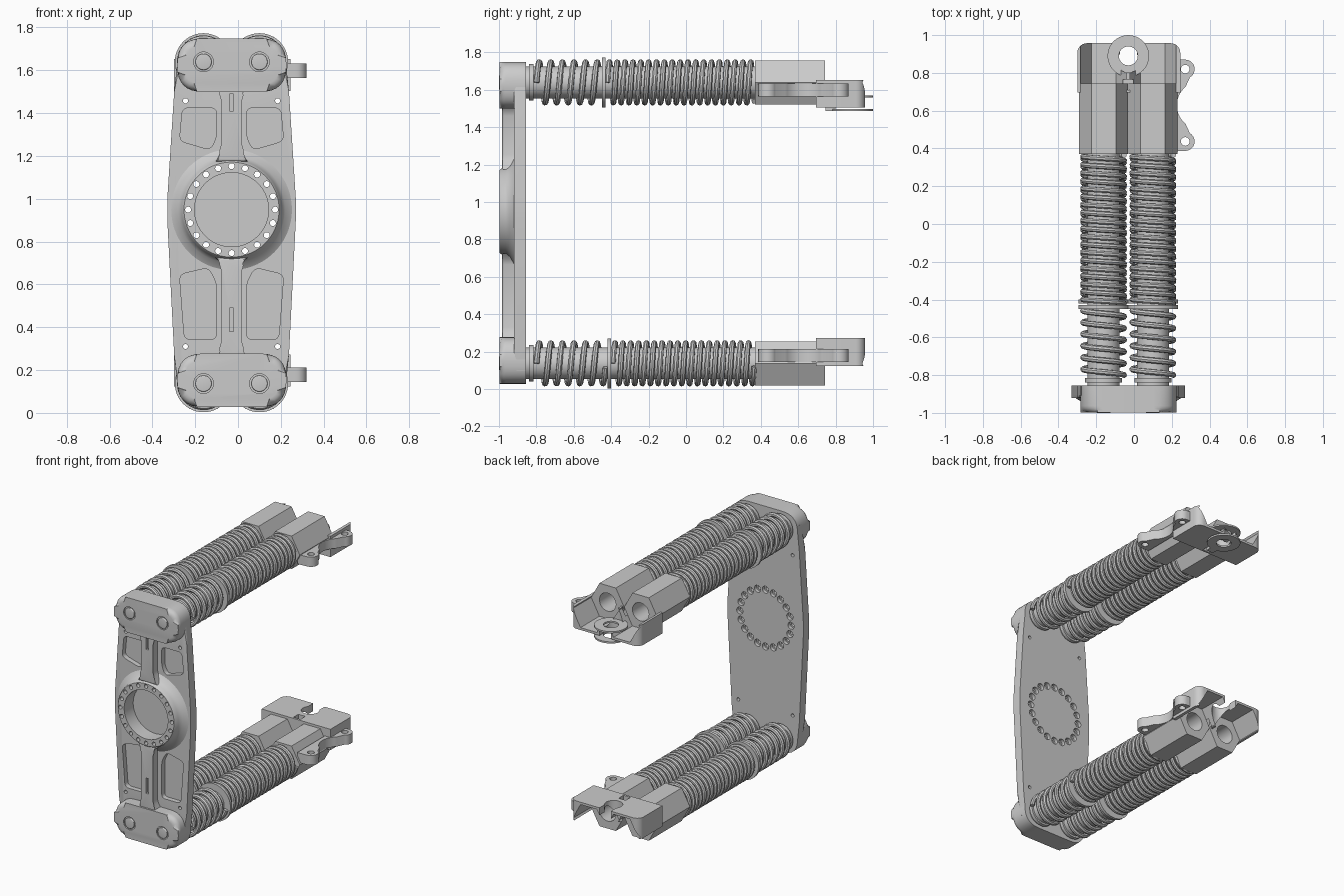
import bpy, bmesh
from math import sin, cos, pi, radians
from mathutils import Vector

if "Cube" in bpy.data.objects:
    bpy.data.objects.remove(bpy.data.objects["Cube"])

CX, HUB_Z, MID_Z = -0.03, 0.949, 0.888
AXES_X, AXIS_Z = (-0.161, 0.10), 0.137


def finish(bm, name):
    bmesh.ops.recalc_face_normals(bm, faces=bm.faces)
    me = bpy.data.meshes.new(name)
    bm.to_mesh(me)
    bm.free()
    ob = bpy.data.objects.new(name, me)
    bpy.context.collection.objects.link(ob)
    return ob


def prism(name, pts, lo, hi, axis='Y', bevel=0):
    """Extrude an outline: (x, z) along Y or (x, y) along Z; bevel softens the 'lo' rim."""
    at = (lambda p, h: (p[0], h, p[1])) if axis == 'Y' else (lambda p, h: (p[0], p[1], h))
    bm = bmesh.new()
    a = [bm.verts.new(at(p, lo)) for p in pts]
    b = [bm.verts.new(at(p, hi)) for p in pts]
    face = bm.faces.new(a)
    bm.faces.new(b)
    for i in range(len(pts)):
        j = (i + 1) % len(pts)
        bm.faces.new((a[i], a[j], b[j], b[i]))
    if bevel:
        bmesh.ops.bevel(bm, geom=list(face.edges), offset=bevel, segments=4,
                        profile=0.5, affect='EDGES', clamp_overlap=True)
    return finish(bm, name)


def lathe(name, profile, x, y, z, axis='Y', n=48):
    """Revolve a (radius, height) profile; a profile touching r=0 is closed at the ends."""
    bm = bmesh.new()
    rings = []
    for r, h in profile:
        ring = []
        for i in range(n):
            u, v = r * cos(2 * pi * i / n), r * sin(2 * pi * i / n)
            ring.append(bm.verts.new((x + u, y + h, z + v) if axis == 'Y' else (x + u, y + v, z + h)))
        rings.append(ring)
    for k in range(len(rings)):
        p, q = rings[k], rings[(k + 1) % len(rings)]
        for i in range(n):
            j = (i + 1) % n
            bm.faces.new((p[i], p[j], q[j], q[i]))
    return finish(bm, name)


def circle(x, z, r, n=24, start=0.0, end=2 * pi):
    full = abs(end - start) > 6.28
    return [(x + r * cos(start + (end - start) * i / (n if full else n - 1)),
             z + r * sin(start + (end - start) * i / (n if full else n - 1))) for i in range(n)]


def rod(name, x, z, r, lo, hi, n=32, bevel=0):
    return prism(name, circle(x, z, r, n), lo, hi, 'Y', bevel)


def rounded(pts, r, n=6):
    out = []
    for i, p in enumerate(pts):
        p, a, b = Vector(p), Vector(pts[i - 1]), Vector(pts[(i + 1) % len(pts)])
        s = p + (a - p).normalized() * min(r, (a - p).length * .48)
        e = p + (b - p).normalized() * min(r, (b - p).length * .48)
        for k in range(n + 1):
            t = k / n
            out.append(tuple(s * (1 - t) ** 2 + p * 2 * t * (1 - t) + e * t * t))
    return out


def rect(x0, x1, z0, z1):
    return [(x0, z0), (x1, z0), (x1, z1), (x0, z1)]


def cut(obs, cutters):
    """Subtract all (mutually separate) cutters from every object, then drop them."""
    for o in bpy.context.selected_objects:
        o.select_set(False)
    for c in cutters:
        c.select_set(True)
    bpy.context.view_layer.objects.active = cutters[0]
    if len(cutters) > 1:
        bpy.ops.object.join()
    tool = cutters[0]
    for ob in obs:
        m = ob.modifiers.new('cut', 'BOOLEAN')
        m.operation, m.solver, m.object = 'DIFFERENCE', 'EXACT', tool
        bpy.context.view_layer.objects.active = ob
        bpy.ops.object.modifier_apply(modifier=m.name)
    bpy.data.objects.remove(tool)


# Main plate with bolt-circle hub
half = [(0.25, 0.1), (0.268, 0.27), (0.30, 0.90), (0.30, 1.0), (0.268, 1.5), (0.25, 1.67)]
plate = prism('main_plate', [(CX + w, z) for w, z in half] + [(CX - w, z) for w, z in half[::-1]],
              -0.92, -0.855, bevel=0.015)
hub = lathe('hub_ring', [(0.173, -0.90), (0.173, -0.997), (0.222, -0.997), (0.228, -0.99), (0.234, -0.965),
                         (0.25, -0.94), (0.285, -0.918), (0.285, -0.90)], CX, 0, HUB_Z, n=72)
bolts = [(CX + 0.203 * sin(2 * pi * i / 20), HUB_Z + 0.203 * cos(2 * pi * i / 20)) for i in range(20)]
cut([plate, hub], [rod('c', x, z, 0.014, -1.1, -0.8, 14) for x, z in bolts])
cut([plate], [rod('c', x, z, 0.025, -0.88, -0.8, 16) for x, z in bolts])

# Plate pockets, corner holes and hub floor
upper = [(-0.259, 1.424), (-0.10, 1.424), (-0.10, 1.289), (-0.128, 1.228), (-0.273, 1.27)]
lower = [(-0.273, 0.646), (-0.138, 0.678), (-0.10, 0.604), (-0.10, 0.343), (-0.25, 0.343)]
cutters = [rod('c', CX, HUB_Z, 0.173, -1.1, -0.895, 72)]
for s in (1, -1):
    for pocket in (upper, lower):
        cutters.append(prism('c', rounded([(CX + s * (x - CX), z) for x, z in pocket], 0.03), -1.1, -0.885))
    for z in (0.31, 1.457):
        cutters.append(rod('c', CX + s * 0.215, z, 0.012, -1.1, -0.8, 14))
cut([plate], cutters)

# Centre ribs, flared at both ends and grooved
for name, z0, z1, g0, g1 in (('lower_rib', 0.25, 0.725, 0.38, 0.49), ('upper_rib', 1.173, 1.52, 1.41, 1.49)):
    side = [(0.075, z0), (0.045, z0 + 0.05), (0.036, z0 + 0.08), (0.036, z1 - 0.06), (0.045, z1 - 0.03), (0.075, z1)]
    rib = prism(name, [(CX + w, z) for w, z in side] + [(CX - w, z) for w, z in side[::-1]],
                -0.985, -0.89, bevel=0.012)
    cut([rib], [prism('c', rect(CX - 0.01, CX + 0.01, g0, g1), -1.1, -0.965)])


def helix(name, x, z, y0, y1, pitch, wire, radius=0.124, per=26):
    turns = (y1 - y0) / pitch
    n = int(turns * per)
    cu = bpy.data.curves.new(name, 'CURVE')
    cu.dimensions, cu.bevel_depth, cu.bevel_resolution, cu.use_fill_caps = '3D', wire, 2, True
    sp = cu.splines.new('POLY')
    sp.points.add(n)
    for i in range(n + 1):
        a = 2 * pi * turns * i / n
        sp.points[i].co = (x + (radius - wire) * cos(a), y0 + (y1 - y0) * i / n, z + (radius - wire) * sin(a), 1)
    ob = bpy.data.objects.new(name, cu)
    bpy.context.collection.objects.link(ob)
    for o in bpy.context.selected_objects:
        o.select_set(False)
    ob.select_set(True)
    bpy.context.view_layer.objects.active = ob
    bpy.ops.object.convert(target='MESH')


def hexagon(x, z, r=0.13):
    return [(x + r * cos(i * pi / 3), z + r * 0.908 / 0.866 * sin(i * pi / 3)) for i in range(6)]


for level in ('lower', 'upper'):
    def fz(z):
        return z if level == 'lower' else 2 * MID_Z - z
    az = fz(AXIS_Z)
    collar_y = -0.41 if level == 'lower' else -0.44

    # End block of the plate
    z0, z1 = sorted((fz(0.027), fz(0.277)))
    block = prism(level + '_end_block', rounded(rect(-0.284, 0.226, z0, z1), 0.12, 8), -0.998, -0.855, bevel=0.035)
    cut([block], [rod('c', x, az, 0.046, -1.1, -0.99) for x in AXES_X])

    for side, x in zip(('left', 'right'), AXES_X):
        tag = f'{level}_{side}_'
        # Damper: pin head, body, seat, collar and the two springs
        rod(tag + 'pin_head', x, az, 0.038, -1.0, -0.98, bevel=0.005)
        rod(tag + 'damper_body', x, az, 0.085, -0.86, 0.38, 40)
        rod(tag + 'spring_seat', x, az, 0.098, -0.84, -0.815, 40)
        rod(tag + 'collar', x, az, 0.134, collar_y - 0.01, collar_y + 0.01, 48)
        helix(tag + 'short_spring', x, az, -0.80, collar_y - 0.02, 0.062, 0.0155)
        helix(tag + 'long_spring', x, az, collar_y + 0.02, 0.365, 0.042, 0.0145)
        # Hexagonal sleeve with bore
        sleeve = prism(tag + 'hex_sleeve', hexagon(x, az), 0.37, 0.743)
        cut([sleeve], [rod('c', x, az, 0.065, 0.45, 0.9)])

    # Mount bracket cradling the sleeves, with rear notch and square hole
    z0, z1 = sorted((fz(0.123), fz(0.272)))
    left_edge = rounded([(-0.30, 0.695), (-0.30, 0.957), (-0.20, 0.957)], 0.05)
    corners = [(-0.30, 0.695)] + circle(-0.25, 0.907, 0.05, 8, pi, pi / 2)
    corners += [(CX - 0.045, 0.957), (CX - 0.045, 0.90)] + circle(CX, 0.86, 0.06, 12, 0.77 * pi, 2.23 * pi)
    corners += [(CX + 0.045, 0.90), (CX + 0.045, 0.957)] + circle(0.195, 0.907, 0.05, 8, pi / 2, 0) + [(0.245, 0.695)]
    bracket = prism(level + '_mount_bracket', corners, z0, z1, 'Z')
    cut([bracket], [prism('c', hexagon(x, az), 0.6, 1.1) for x in AXES_X])
    cut([bracket], [prism('c', rect(CX - 0.028, CX + 0.028, 0.71, 0.765), z0 - 0.1, z1 + 0.1, 'Z')])

    # Side arm with two pierced lobes joined by a concave edge
    z0, z1 = sorted((fz(0.144), fz(0.213)))
    outline = [(0.20, 0.385), (0.23, 0.385)] + circle(0.271, 0.437, 0.05, 14, -pi / 2, pi / 3)
    outline += circle(0.355, 0.628, 0.128, 14, 1.28 * pi, 0.72 * pi)
    outline += circle(0.271, 0.82, 0.05, 14, -pi / 3, pi / 2) + [(0.235, 0.87), (0.235, 0.74), (0.20, 0.74)]
    arm = prism(level + '_side_arm', outline, z0, z1, 'Z')
    cut([arm], [prism('c', circle(0.271, y, 0.023, 20), z0 - 0.1, z1 + 0.1, 'Z') for y in (0.437, 0.82)])

# Clevis on the upper bracket: two rings and a stem
for name, z in (('clevis_top_ring', 1.558), ('clevis_bottom_ring', 1.485)):
    lathe(name, [(0.05, 0), (0.11, 0), (0.11, 0.012), (0.05, 0.012)], CX, 0.89, z, 'Z', 40)
prism('clevis_stem', rect(CX - 0.028, CX + 0.028, 0.745, 0.80), 1.485, 1.57, 'Z')

# Smooth shading with crisp edges
for o in bpy.context.scene.objects:
    o.select_set(o.type == 'MESH')
bpy.context.view_layer.objects.active = plate
bpy.ops.object.shade_smooth_by_angle(angle=radians(35))
